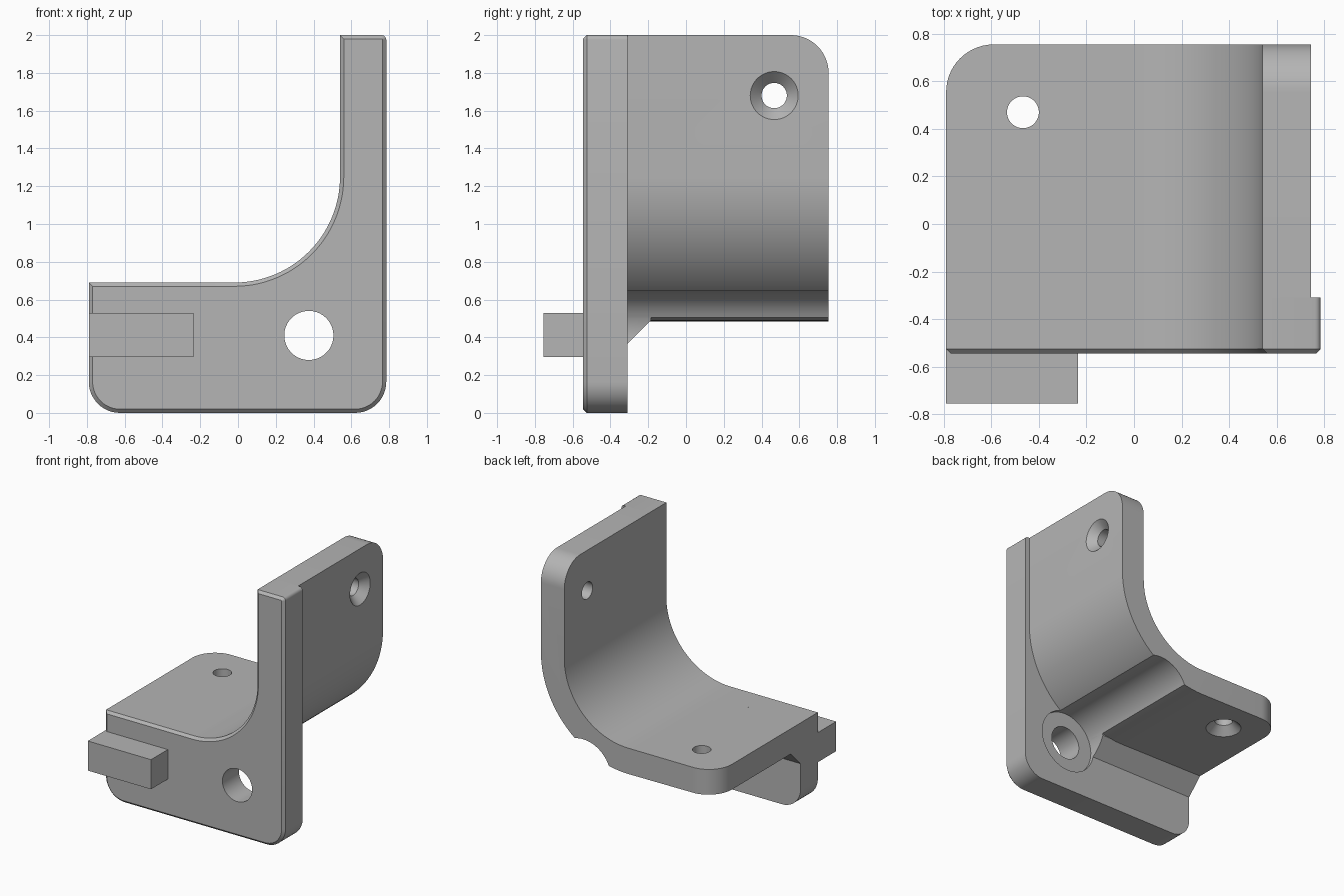
import bpy, bmesh
from math import sin, cos, radians, pi

cube = bpy.data.objects.get("Cube")
if cube:
    bpy.data.objects.remove(cube, do_unlink=True)

grey = bpy.data.materials.new("plain_grey")
grey.use_nodes = True
grey.diffuse_color = (0.46, 0.46, 0.46, 1)
grey.node_tree.nodes["Principled BSDF"].inputs["Base Color"].default_value = (0.46, 0.46, 0.46, 1)

# Main dimensions
LEFT, RIGHT, TOP = -0.79, 0.785, 2.0
WALL_IN, WALL_OUT = 0.54, 0.745
FLOOR_TOP, FLOOR_LOW = 0.69, 0.49
FRONT, BACK_OF_PLATE, BACK = -0.545, -0.31, 0.755
BEND = (-0.02, 1.25)
BORE = (0.375, 0.41)


def arc(cx, cz, r, a0, a1, n=12):
    angles = [radians(a0 + (a1 - a0) * i / n) for i in range(n + 1)]
    return [(cx + r * cos(a), cz + r * sin(a)) for a in angles]


def loft(name, rings, round_edge=None):
    """Skin a list of equal rings and cap both ends."""
    bm = bmesh.new()
    loops = [[bm.verts.new(p) for p in ring] for ring in rings]
    for a, b in zip(loops, loops[1:]):
        for i in range(len(a)):
            j = (i + 1) % len(a)
            bm.faces.new((a[i], a[j], b[j], b[i]))
    bm.faces.new(loops[0])
    bm.faces.new(loops[-1])
    if round_edge:
        edges = [e for e in bm.edges if round_edge(e)]
        bmesh.ops.bevel(bm, geom=edges, offset=0.2, segments=14, profile=0.5, affect='EDGES')
    bmesh.ops.recalc_face_normals(bm, faces=bm.faces)
    mesh = bpy.data.meshes.new(name)
    bm.to_mesh(mesh)
    bm.free()
    mesh.materials.append(grey)
    ob = bpy.data.objects.new(name, mesh)
    bpy.context.collection.objects.link(ob)
    return ob


def lathe(name, axis, centre, steps, n=48):
    """Round cutter along an axis; steps are (position, radius)."""
    rings = []
    for t, r in steps:
        ring = []
        for k in range(n):
            p = [centre[0] + r * cos(2 * pi * k / n), centre[1] + r * sin(2 * pi * k / n)]
            p.insert(axis, t)
            ring.append(p)
        rings.append(ring)
    ob = loft(name, rings)
    ob.hide_render = True
    return ob


def cut(ob, cutter):
    mod = ob.modifiers.new("cut", 'BOOLEAN')
    mod.operation, mod.solver, mod.object = 'DIFFERENCE', 'EXACT', cutter
    bpy.context.view_layer.objects.active = ob
    bpy.ops.object.modifier_apply(modifier=mod.name)


# Front plate: L outline with a swept inner bend and chamfered front rim
def plate_ring(y, d):
    r = 0.165
    pts = arc(LEFT + r, r, r - d, 180, 270)
    pts += arc(RIGHT - r, r, r - d, 270, 360)
    pts += arc(RIGHT - 0.025, TOP - 0.025, 0.025 - d, 0, 90, 4)
    pts.append((WALL_IN + d, TOP - d))
    pts += arc(*BEND, 0.56 + d, 0, -90, 28)
    pts.append((LEFT + d, FLOOR_TOP - d))
    return [(x, y, z) for x, z in pts]


plate = loft("front_plate", [plate_ring(BACK_OF_PLATE, 0),
                             plate_ring(FRONT + 0.02, 0), plate_ring(FRONT, 0.02)])

# Bent bracket: wall and floor joined by concentric bends
outline = [(WALL_IN, TOP)] + arc(*BEND, 0.56, 0, -90, 28) + [(LEFT, FLOOR_TOP), (LEFT, FLOOR_LOW)]
outline += arc(*BEND, WALL_OUT - BEND[0], -90, 0, 28) + [(WALL_OUT, TOP)]


def free_corner(e):
    a, b = (v.co for v in e.verts)
    at_back = min(a.y, b.y) > BACK - 0.01
    return at_back and (min(a.z, b.z) > TOP - 0.01 or max(a.x, b.x) < LEFT + 0.01)


bracket = loft("bent_bracket", [[(x, y, z) for x, z in outline] for y in (BACK_OF_PLATE, BACK)],
               free_corner)

# Sloped gusset under the floor
slope = [(BACK_OF_PLATE, 0.365), (-0.185, FLOOR_LOW), (-0.185, 0.52), (BACK_OF_PLATE, 0.52)]
gusset = loft("gusset", [[(x, y, z) for y, z in slope] for x in (LEFT, 0.3)])

# Locating block on the front
block_face = [(LEFT, 0.295), (-0.235, 0.295), (-0.235, 0.53), (LEFT, 0.53)]
block = loft("locating_block", [[(x, y, z) for x, z in block_face] for y in (-0.755, -0.5)])

# Bore with a wide clearance channel behind it
channel = [(FRONT - 0.1, 0.13), (BACK_OF_PLATE - 0.03, 0.13),
           (BACK_OF_PLATE - 0.03, 0.245), (BACK + 0.1, 0.245)]
bore = lathe("bore_cutter", 1, BORE, channel, 64)
for part in (plate, bracket, gusset):
    cut(part, bore)

# Countersunk screw holes in wall and floor
wall_hole = lathe("wall_hole_cutter", 0, (0.467, 1.68),
                  [(WALL_OUT + 0.02, 0.147), (WALL_OUT - 0.06, 0.067), (WALL_IN - 0.1, 0.067)])
floor_hole = lathe("floor_hole_cutter", 2, (-0.467, 0.47),
                   [(FLOOR_LOW - 0.02, 0.147), (FLOOR_LOW + 0.06, 0.067), (FLOOR_TOP + 0.1, 0.067)])
cut(bracket, wall_hole)
cut(bracket, floor_hole)
for helper in (bore, wall_hole, floor_hole):
    bpy.data.objects.remove(helper, do_unlink=True)

# Smooth the curved faces, keep the edges crisp
bpy.ops.object.select_all(action='DESELECT')
for part in (plate, bracket, gusset, block):
    part.select_set(True)
bpy.context.view_layer.objects.active = plate
bpy.ops.object.shade_smooth_by_angle(angle=radians(25))
